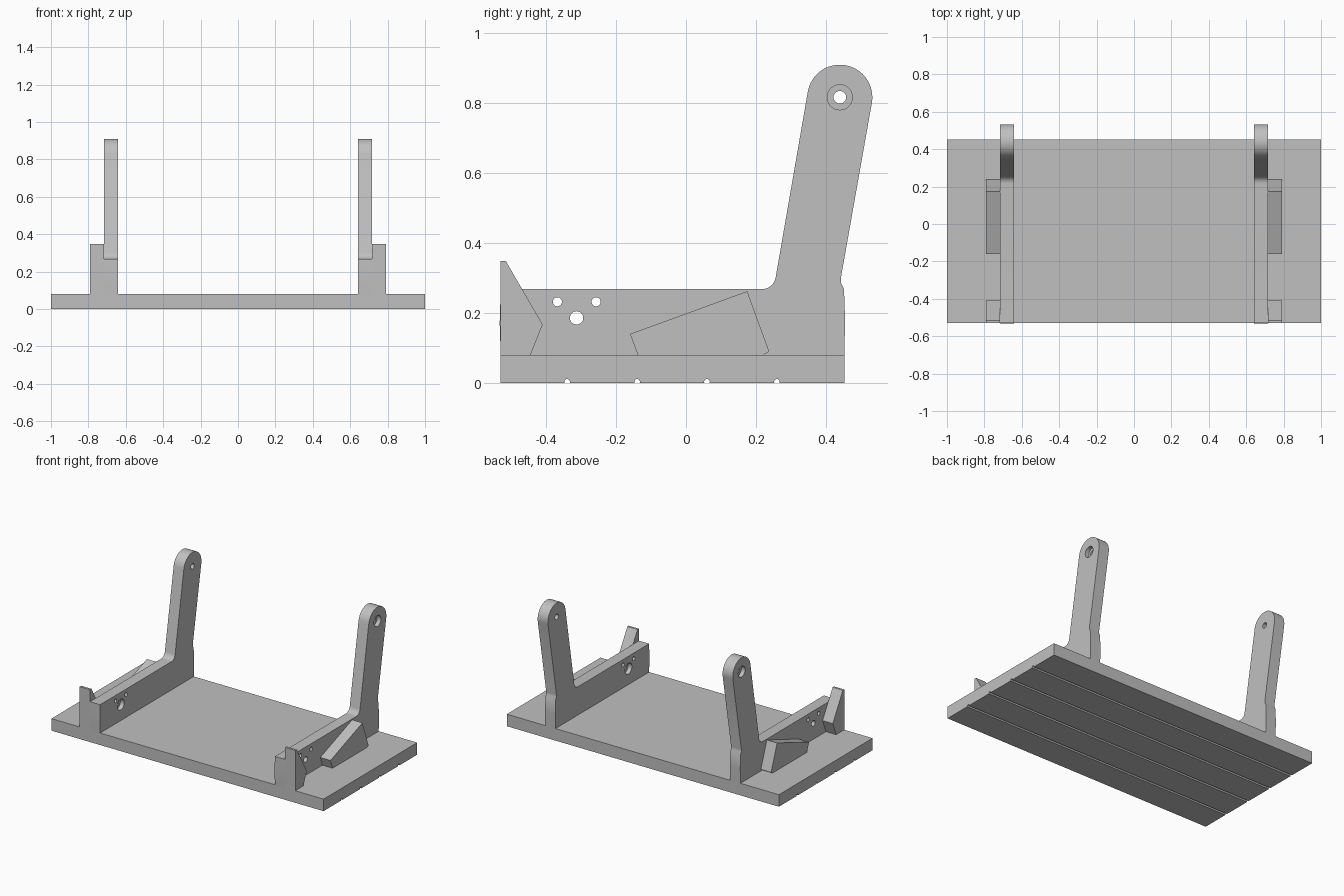
import bpy, bmesh
from math import cos, sin, radians
from mathutils import Matrix

old = bpy.data.objects.get("Cube")
if old:
    bpy.data.objects.remove(old, do_unlink=True)

grey = bpy.data.materials.new("light grey")
grey.use_nodes = True
colour = (0.53, 0.53, 0.53, 1)
grey.diffuse_color = colour
grey.node_tree.nodes["Principled BSDF"].inputs["Base Color"].default_value = colour


def finish(name, bm):
    bmesh.ops.recalc_face_normals(bm, faces=bm.faces)
    mesh = bpy.data.meshes.new(name)
    bm.to_mesh(mesh)
    bm.free()
    mesh.materials.append(grey)
    ob = bpy.data.objects.new(name, mesh)
    bpy.context.collection.objects.link(ob)
    return ob


def slab(name, profile, x0, x1):
    """Extrude a (y, z) outline along x."""
    bm = bmesh.new()
    face = bm.faces.new([bm.verts.new((x0, y, z)) for y, z in profile])
    ext = bmesh.ops.extrude_face_region(bm, geom=[face])["geom"]
    verts = [v for v in ext if isinstance(v, bmesh.types.BMVert)]
    bmesh.ops.translate(bm, verts=verts, vec=(x1 - x0, 0, 0))
    return finish(name, bm)


def arc(y, z, r, a0, a1, n):
    angles = [radians(a0 + (a1 - a0) * i / n) for i in range(n + 1)]
    return [(y + r * cos(a), z + r * sin(a)) for a in angles]


def drill(ob, holes):
    """Cut round holes along x, each given as y, z, radius, x0, x1."""
    for y, z, r, x0, x1 in holes:
        cutter = slab("cutter", arc(y, z, r, 0, 348.75, 31), x0, x1)
        mod = ob.modifiers.new("hole", "BOOLEAN")
        mod.operation, mod.solver, mod.object = "DIFFERENCE", "EXACT", cutter
        graph = bpy.context.evaluated_depsgraph_get()
        mesh = bpy.data.meshes.new_from_object(ob.evaluated_get(graph))
        ob.modifiers.clear()
        ob.data = mesh
        bpy.data.objects.remove(cutter, do_unlink=True)


def smooth(ob):
    bpy.ops.object.select_all(action="DESELECT")
    ob.select_set(True)
    bpy.context.view_layer.objects.active = ob
    bpy.ops.object.shade_smooth_by_angle(angle=radians(30))


FRONT, BACK, TOP = -0.53, 0.453, 0.08
INNER, MIDDLE, OUTER = 0.642, 0.717, 0.792

# Base plate with four thin grooves underneath
base = slab("base_plate", [(FRONT, 0), (BACK, 0), (BACK, TOP), (FRONT, TOP)], -1, 1)
drill(base, [(-0.34 + 0.2 * i, 0.003, 0.008, -1.1, 1.1) for i in range(4)])
smooth(base)

# Side wall outline: low rail, fillet, leaning arm with a round head
wall = [(FRONT, TOP), (FRONT - 0.003, 0.17), (FRONT, 0.268)]
wall += arc(0.217, 0.308, 0.04, -90, -10, 8)
wall += arc(0.44, 0.817, 0.093, 170, -10, 32)
wall += [(0.443, 0.3), (0.444, 0.285), (0.452, 0.268), (0.455, 0.18), (BACK, TOP)]

# Outer lugs: pointed front stop and tilted rear block
stop = [(FRONT, TOP), (FRONT, 0.348), (-0.515, 0.348), (-0.41, 0.167), (-0.445, TOP)]
block = [(-0.138, TOP), (-0.16, 0.14), (0.175, 0.262), (0.238, 0.09), (0.222, TOP)]

for side, s in (("left", 1), ("right", -1)):
    rail = slab(side + "_arm_wall", wall, s * INNER, s * MIDDLE)
    drill(rail, [
        # Arm pivot, recessed on the outside
        (0.44, 0.817, 0.018, s * 0.6, s * 0.8),
        (0.44, 0.817, 0.036, s * 0.69, s * 0.8),
        # Rail bolt holes, the large one recessed on the inside
        (-0.368, 0.232, 0.013, s * 0.6, s * 0.8),
        (-0.257, 0.232, 0.013, s * 0.6, s * 0.8),
        (-0.313, 0.186, 0.019, s * 0.6, s * 0.8),
        (-0.313, 0.186, 0.036, s * 0.6, s * 0.67),
    ])
    smooth(rail)
    slab(side + "_front_stop", stop, s * MIDDLE, s * OUTER)
    slab(side + "_rear_block", block, s * MIDDLE, s * OUTER)
